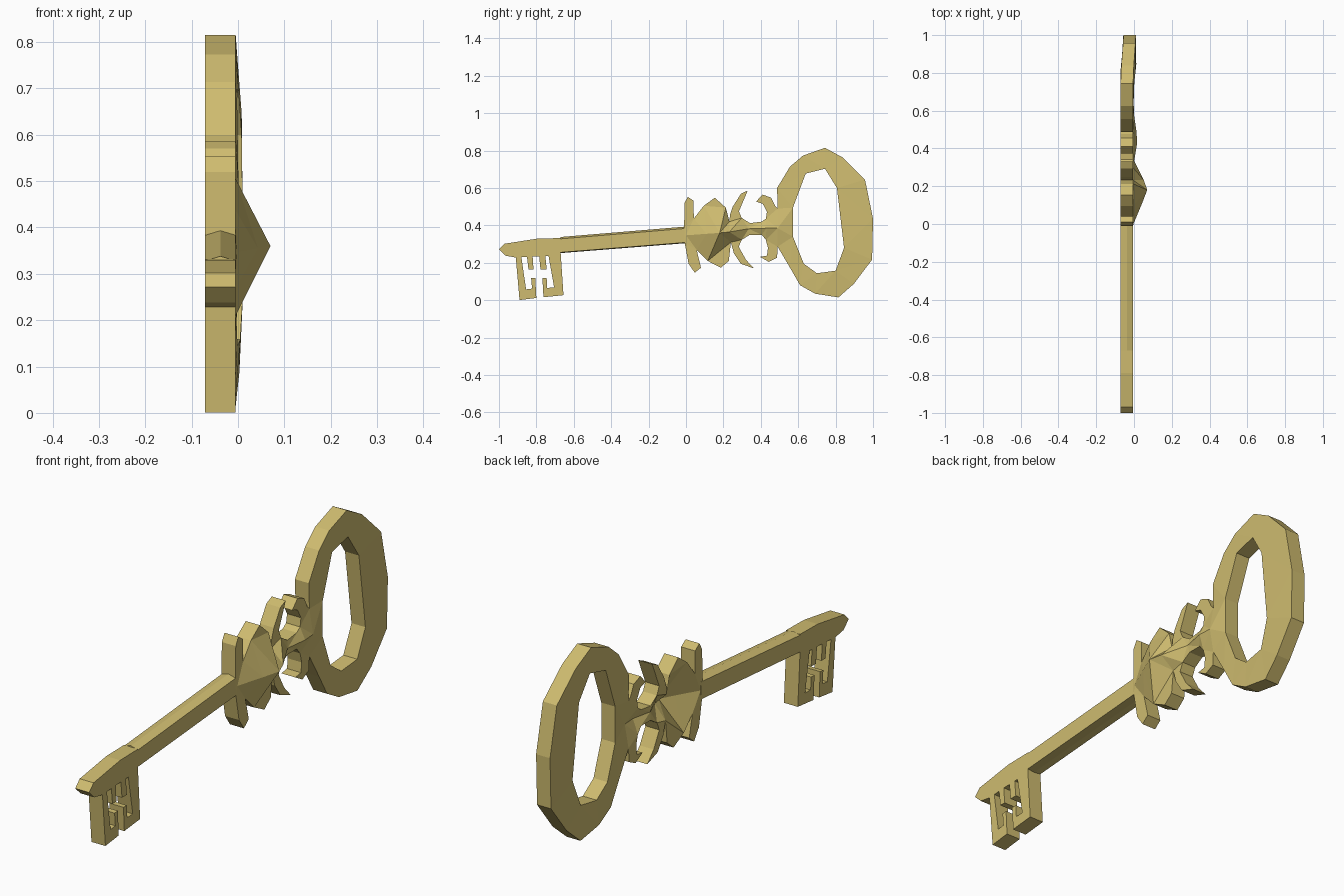
import bpy, bmesh
from mathutils import Vector
from mathutils.geometry import delaunay_2d_cdt

if "Cube" in bpy.data.objects:
    bpy.data.objects.remove(bpy.data.objects["Cube"])

FRONT, THICK = -0.005, 0.066
brass = bpy.data.materials.new("brass")
brass.diffuse_color = (0.62, 0.50, 0.16, 1)
brass.use_nodes = True
brass.node_tree.nodes["Principled BSDF"].inputs["Base Color"].default_value = brass.diffuse_color


def finish(name, bm):
    bmesh.ops.recalc_face_normals(bm, faces=bm.faces)
    me = bpy.data.meshes.new(name)
    bm.to_mesh(me)
    bm.free()
    me.materials.append(brass)
    bpy.context.collection.objects.link(bpy.data.objects.new(name, me))


def inside(p, loops):
    # Even-odd test so inner loops become holes
    hit = False
    for loop in loops:
        for a, b in zip(loop, loop[1:] + loop[:1]):
            if (a[1] > p.y) != (b[1] > p.y):
                if p.x < a[0] + (p.y - a[1]) * (b[0] - a[0]) / (b[1] - a[1]):
                    hit = not hit
    return hit


def plate(name, loops, ridge=()):
    """Sheet of (y, z, optional lift) loops with a raised ridge, thickened along x."""
    pts, edges = [], []
    for loop in loops:
        n = len(pts)
        edges += [(n + i, n + (i + 1) % len(loop)) for i in range(len(loop))]
        pts += loop
    n = len(pts)
    edges += [(n + i, n + i + 1) for i in range(len(ridge) - 1)]
    pts += ridge
    vs, _, tris, orig, _, _ = delaunay_2d_cdt(
        [Vector(p[:2]) for p in pts], edges, [], 0, 1e-5)
    bm = bmesh.new()
    layers = [[], []]
    for v, o in zip(vs, orig):
        p = pts[o[0]] if o else (0, 0)
        x = FRONT + (p[2] if len(p) > 2 else 0)
        layers[0].append(bm.verts.new((x, v.x, v.y)))
        layers[1].append(bm.verts.new((x - THICK, v.x, v.y)))
    count = {}
    for t in tris:
        if not inside(sum((vs[i] for i in t), Vector((0, 0))) / len(t), loops):
            continue
        bm.faces.new([layers[0][i] for i in t])
        bm.faces.new([layers[1][i] for i in reversed(t)])
        for a, b in zip(t, t[1:] + t[:1]):
            count.setdefault(frozenset((a, b)), []).append((a, b))
    for e in count.values():
        if len(e) == 1:
            a, b = e[0]
            bm.faces.new((layers[0][b], layers[0][a], layers[1][a], layers[1][b]))
    bmesh.ops.delete(bm, geom=[v for v in bm.verts if not v.link_faces], context='VERTS')
    finish(name, bm)


# Bow: oval ring whose far side bends slightly forward
bow_outer = [(.743, .815), (.84, .762, .004), (.957, .645, .013), (1, .435, .015),
             (.995, .217, .014), (.898, .088, .008), (.815, .015), (.69, .035),
             (.61, .08), (.556, .174), (.49, .286), (.49, .385, .018), (.49, .49),
             (.487, .60), (.556, .714), (.625, .773)]
bow_inner = [(.743, .703, .006), (.807, .60, .013), (.845, .28, .017), (.80, .158, .01),
             (.70, .144, .004), (.63, .195, .002), (.572, .34, .006), (.572, .495, .006),
             (.64, .677, .003)]
plate("bow", [bow_outer, bow_inner])

# Ornament: collar, faceted hub, crescents and hooks
upper = [(-.01, .387), (-.008, .52), (.01, .553), (.04, .532), (.042, .437),
         (.095, .505), (.154, .548), (.213, .495), (.232, .42), (.235, .457),
         (.25, .50), (.294, .57), (.33, .586), (.283, .475), (.298, .44),
         (.342, .412), (.405, .42), (.427, .436), (.433, .473), (.41, .516),
         (.374, .527), (.41, .565), (.455, .548), (.476, .505), (.49, .49)]
lower = [(.49, .286), (.487, .227), (.443, .205), (.395, .232), (.433, .238),
         (.438, .28), (.427, .323), (.405, .35), (.342, .35), (.298, .323),
         (.282, .286), (.32, .217), (.363, .17), (.293, .195), (.256, .25),
         (.24, .31), (.229, .21), (.186, .174), (.116, .21), (.057, .27),
         (.08, .174), (.047, .147), (.014, .195), (-.007, .307)]
axis = [(.0, .347, .002), (.11, .355, .048), (.18, .36, .075), (.232, .365, .057),
        (.335, .382, .006), (.43, .385, .022)]
plate("hub_ornament", [upper + [(.49, .385, .018)] + lower], axis)

# Bit: rounded tip with the warded teeth
bit = [(-.67, .332), (-.79, .33), (-.97, .302), (-1, .272), (-.965, .238), (-.91, .228),
       (-.89, .001), (-.80, .012), (-.806, .12), (-.828, .118), (-.823, .062),
       (-.855, .058), (-.88, .23), (-.85, .232), (-.842, .163), (-.815, .163),
       (-.82, .234), (-.785, .235), (-.778, .165), (-.745, .165), (-.752, .236),
       (-.735, .237), (-.705, .068), (-.742, .066), (-.745, .12), (-.768, .12),
       (-.762, .016), (-.655, .027), (-.67, .252)]
plate("tip_and_bit", [bit])

# Shaft: tapered bar with a low ridge along its top and bottom
bm = bmesh.new()
rings = []
for y, lo, hi in ((-.67, .252, .338), (0, .305, .394)):
    x0, x1 = FRONT - THICK, FRONT
    xm = (x0 + x1) / 2
    section = [(x0, lo + .004), (xm, lo), (x1, lo + .004),
               (x1, hi - .01), (xm, hi), (x0, hi - .01)]
    rings.append([bm.verts.new((x, y, z)) for x, z in section])
    bm.faces.new(rings[-1])
for i in range(6):
    j = (i + 1) % 6
    bm.faces.new((rings[0][i], rings[0][j], rings[1][j], rings[1][i]))
finish("shaft", bm)
